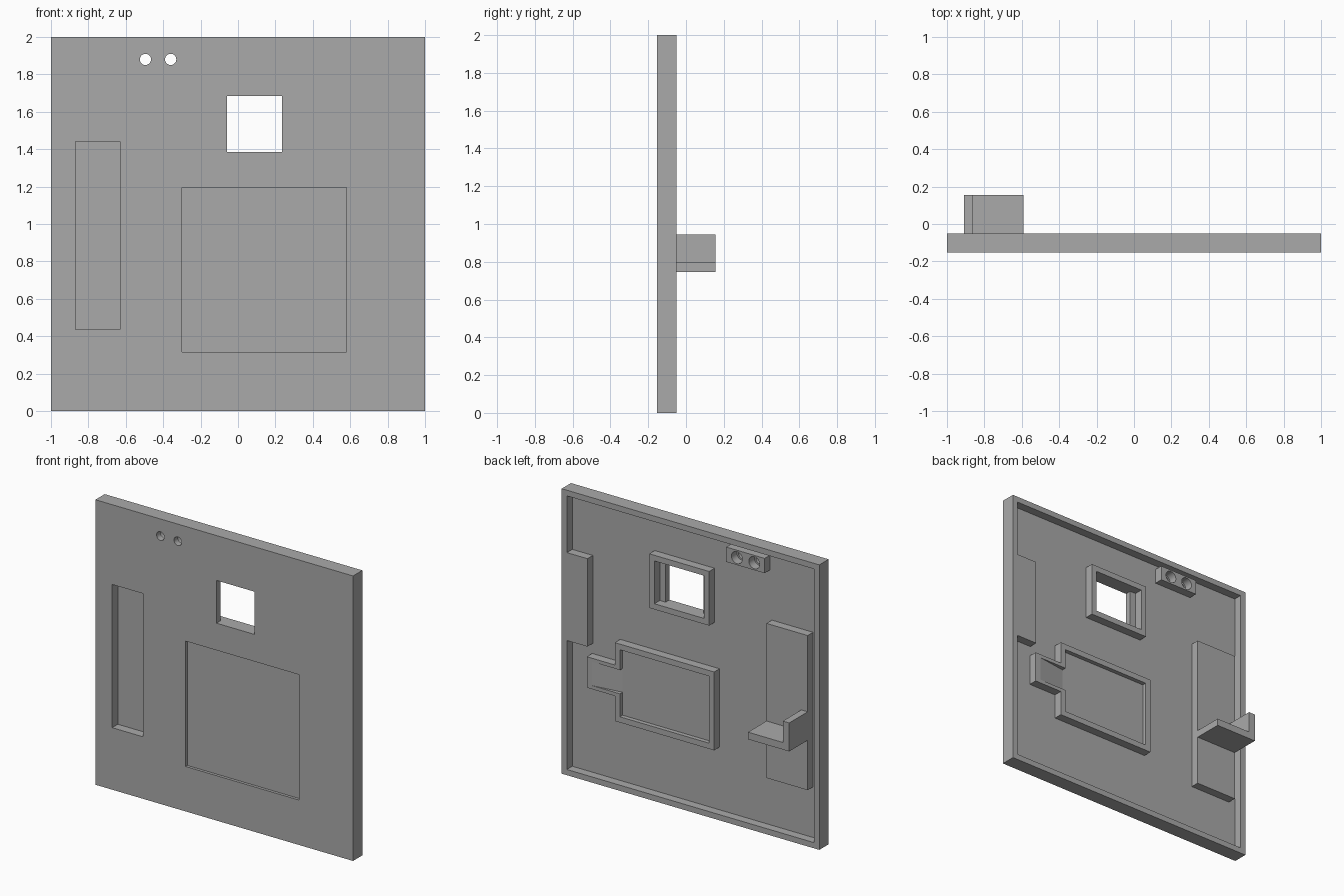
import bpy, bmesh
from math import pi
from mathutils import Matrix, Vector

if "Cube" in bpy.data.objects:
    bpy.data.objects.remove(bpy.data.objects["Cube"])

# Single grey plastic
grey = bpy.data.materials.new("grey_plastic")
grey.use_nodes = True
colour = (0.4, 0.4, 0.4, 1)
grey.diffuse_color = colour
next(n for n in grey.node_tree.nodes if n.type == "BSDF_PRINCIPLED").inputs["Base Color"].default_value = colour

# Depth planes: panel front, panel floor, rim level, and a plane past the rim
FRONT, FLOOR, RIM, OUT = -0.153, -0.11, -0.05, 0.05
WALL = 0.04


def link(name, bm):
    bmesh.ops.recalc_face_normals(bm, faces=bm.faces)
    mesh = bpy.data.meshes.new(name)
    bm.to_mesh(mesh)
    bm.free()
    mesh.materials.append(grey)
    ob = bpy.data.objects.new(name, mesh)
    bpy.context.collection.objects.link(ob)
    return ob


def box(name, x, y, z):
    """Box between (low, high) limits on each axis."""
    bm = bmesh.new()
    bmesh.ops.create_cube(bm, size=1)
    for v in bm.verts:
        v.co = Vector([sum(r) / 2 + c * (r[1] - r[0]) for c, r in zip(v.co, (x, y, z))])
    return link(name, bm)


def rod(x, z, radius, y):
    """Round cutter running along y."""
    bm = bmesh.new()
    bmesh.ops.create_cone(bm, cap_ends=True, segments=40, radius1=radius, radius2=radius, depth=y[1] - y[0])
    bm.transform(Matrix.Translation((x, sum(y) / 2, z)) @ Matrix.Rotation(pi / 2, 4, "X"))
    return link("hole_cutter", bm)


def prism(name, profile, z):
    """Extrude an (x, y) profile between two heights."""
    bm = bmesh.new()
    face = bm.faces.new([bm.verts.new((px, py, z[0])) for px, py in profile])
    new = bmesh.ops.extrude_face_region(bm, geom=[face])["geom"]
    bmesh.ops.translate(bm, vec=(0, 0, z[1] - z[0]), verts=[g for g in new if isinstance(g, bmesh.types.BMVert)])
    return link(name, bm)


def carve(ob, *cutters):
    """Subtract the cutters, bake the result and drop the cutters."""
    for c in cutters:
        m = ob.modifiers.new("cut", "BOOLEAN")
        m.operation, m.solver, m.object = "DIFFERENCE", "EXACT", c
    graph = bpy.context.evaluated_depsgraph_get()
    mesh = bpy.data.meshes.new_from_object(ob.evaluated_get(graph))
    ob.modifiers.clear()
    ob.data = mesh
    for c in cutters:
        bpy.data.objects.remove(c)
    return ob


def grow(r, d):
    return (r[0] - d, r[1] + d)


# Key openings
window_x, window_z = (-0.06, 0.235), (1.385, 1.685)
slot_x, slot_z = (-0.87, -0.63), (0.435, 1.44)
hole_xs, hole_z = (-0.495, -0.36), 1.88
THROUGH = (FRONT - 0.1, OUT)


def slot_cutter():
    return box("slot_cutter", slot_x, (FRONT - 0.1, RIM - WALL), slot_z)


# Panel: hollow tray with window, sight holes, slot and shallow front recess
panel = carve(
    box("panel", (-1, 1), (FRONT, RIM), (0, 2)),
    box("tray_cutter", (-1 + WALL, 1 - WALL), (FLOOR, OUT), (WALL, 2 - WALL)),
    box("window_cutter", window_x, THROUGH, window_z),
    box("recess_cutter", (-0.3, 0.58), (FRONT - 0.1, FRONT + 0.02), (0.315, 1.195)),
    slot_cutter(),
    *[rod(x, hole_z, 0.03, THROUGH) for x in hole_xs],
)

# Window frame, wider inside than the opening
cavity_x = grow(window_x, 0.045)
carve(
    box("window_frame", grow(cavity_x, WALL), (FLOOR, RIM), grow(window_z, WALL)),
    box("cavity_cutter", cavity_x, (FLOOR - 0.1, OUT), window_z),
)

# Sensor mount with two bores
mount = carve(
    box("sensor_mount", (-0.575, -0.277), (FLOOR, RIM), (1.828, 1.932)),
    *[rod(x, hole_z, 0.042, (FLOOR - 0.1, OUT)) for x in hole_xs],
)

# Housing behind the tall front slot
carve(
    box("slot_housing", grow(slot_x, WALL), (FLOOR, RIM), grow(slot_z, WALL)),
    slot_cutter(),
)

# Screen housing and its cable bump, joined by a sloping channel
tray_y = RIM - 0.03
screen_x, screen_z = (-0.183, 0.588), (0.48, 1.03)
bump_z = (0.656, 0.873)


def channel_cutter():
    ramp = [(0.53, tray_y), (0.55, tray_y), (0.765, RIM), (0.765, OUT), (0.53, OUT)]
    return prism("channel_cutter", ramp, grow(bump_z, -0.025))


carve(
    box("screen_housing", screen_x, (FLOOR, RIM), screen_z),
    box("screen_cutter", grow(screen_x, -WALL), (tray_y, OUT), grow(screen_z, -WALL)),
    channel_cutter(),
)
carve(box("cable_bump", (screen_x[1], 0.805), (FLOOR, RIM), bump_z), channel_cutter())

# Solid block against the left rim
box("side_block", (0.8, 1 - WALL), (FLOOR, RIM), (0.945, 1.562))

# L-shaped bracket standing out from the slot housing
bracket = prism("bracket", [(0, 0), (0.32, 0), (0.32, 0.05), (0.05, 0.05), (0.05, 0.2), (0, 0.2)], (0, 0.205))
bracket.data.transform(Matrix.Translation((-0.91, 0.155, 0.745)) @ Matrix.Rotation(pi / 2, 4, "X"))

# Smooth the round bores, keep the edges sharp
for ob in (panel, mount):
    bpy.ops.object.select_all(action="DESELECT")
    ob.select_set(True)
    bpy.context.view_layer.objects.active = ob
    bpy.ops.object.shade_smooth_by_angle()
